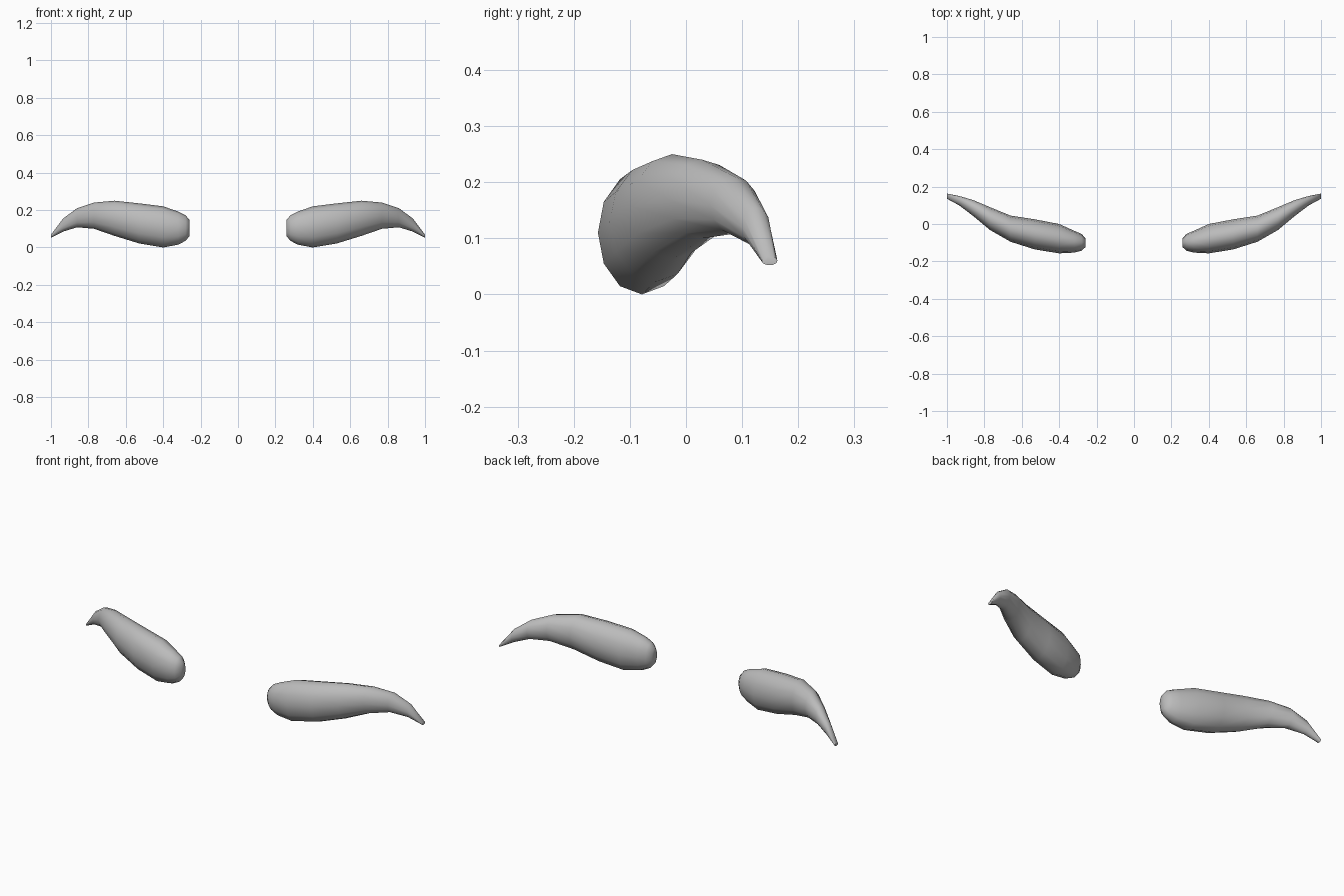
import bpy, bmesh
from math import sin, cos, pi, radians

if "Cube" in bpy.data.objects:
    bpy.data.objects.remove(bpy.data.objects["Cube"])

SIDES = 12

# Sections from inner end to outer tip: x, bottom, top, front, back
SECTIONS = [
    (.258, .062, .145, -.122, -.078),
    (.28, .036, .172, -.143, -.053),
    (.32, .015, .192, -.153, -.036),
    (.40, .0, .22, -.157, .0),
    (.53, .022, .236, -.136, .025),
    (.66, .062, .25, -.095, .045),
    (.77, .1, .24, -.032, .09),
    (.86, .108, .21, .043, .128),
    (.935, .085, .155, .1, .15),
    (1, .052, .068, .135, .163),
]

grey = bpy.data.materials.new("grey")
grey.use_nodes = True
colour = (.5, .5, .5, 1)
grey.diffuse_color = colour
grey.node_tree.nodes["Principled BSDF"].inputs["Base Color"].default_value = colour


def eyebrow(name, side):
    """Loft oval sections into a tapering brow; side is 1 or -1."""
    bm = bmesh.new()
    rings = []
    for x, low, high, front, back in SECTIONS:
        cy, cz = (front + back) / 2, (low + high) / 2
        ry, rz = (back - front) / 2, (high - low) / 2
        angles = [2 * pi * i / SIDES for i in range(SIDES)]
        rings.append([bm.verts.new((side * x, cy + ry * cos(a), cz + rz * sin(a)))
                      for a in angles])
    for a, b in zip(rings, rings[1:]):
        for i in range(SIDES):
            j = (i + 1) % SIDES
            bm.faces.new((a[i], a[j], b[j], b[i]))
    # Flat caps at both ends
    bm.faces.new(rings[0])
    bm.faces.new(rings[-1])
    bmesh.ops.recalc_face_normals(bm, faces=bm.faces)
    mesh = bpy.data.meshes.new(name)
    bm.to_mesh(mesh)
    bm.free()
    mesh.materials.append(grey)
    obj = bpy.data.objects.new(name, mesh)
    bpy.context.collection.objects.link(obj)
    bpy.ops.object.select_all(action="DESELECT")
    obj.select_set(True)
    bpy.context.view_layer.objects.active = obj
    bpy.ops.object.shade_smooth_by_angle(angle=radians(50))


eyebrow("left_eyebrow", 1)
eyebrow("right_eyebrow", -1)
